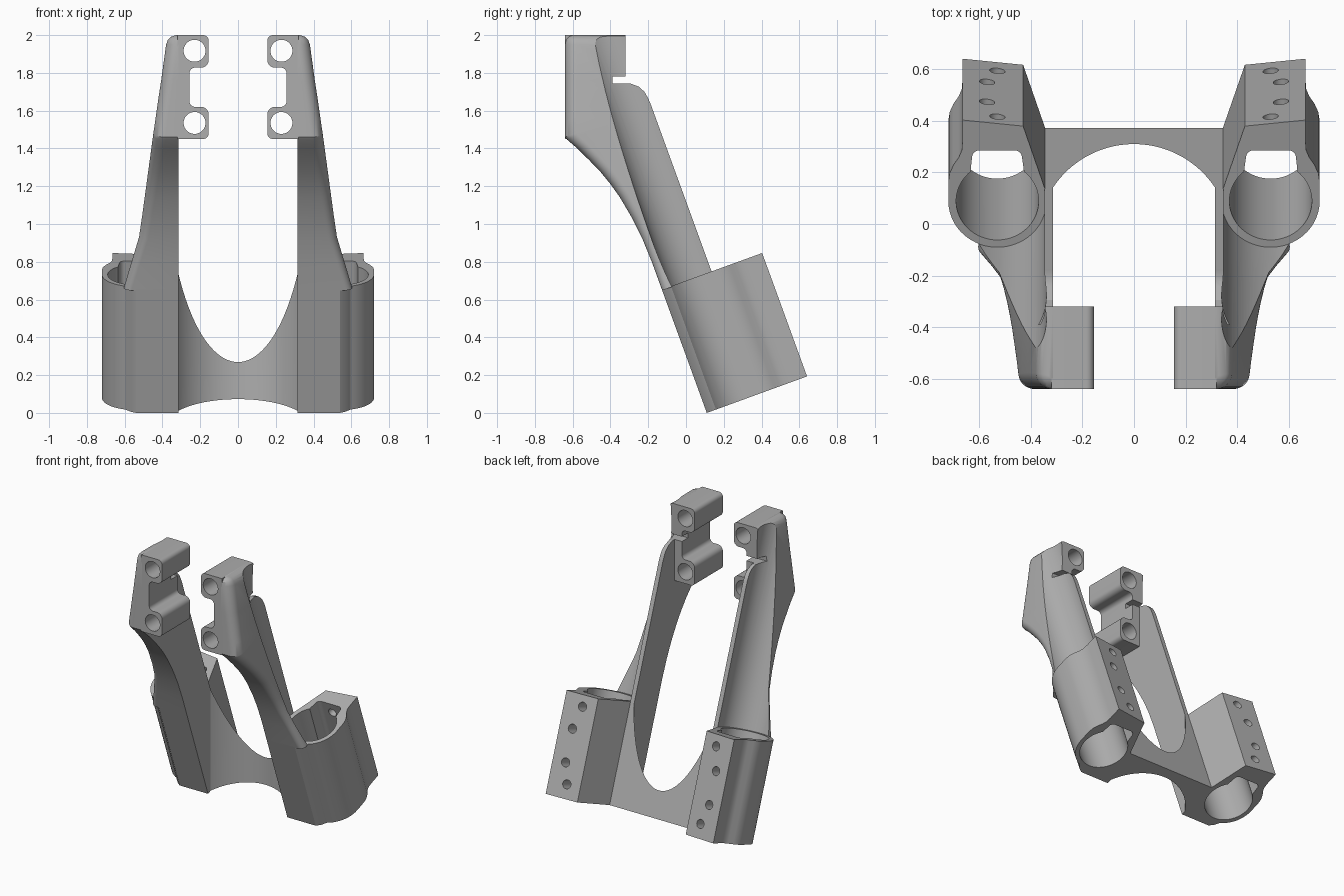
import bpy, bmesh
from math import sin, cos, pi, radians
from mathutils import Matrix, Vector

cube = bpy.data.objects.get("Cube")
if cube:
    bpy.data.objects.remove(cube, do_unlink=True)

grey = bpy.data.materials.new("plain grey")
grey.use_nodes = True
COLOUR = (0.42, 0.42, 0.42, 1)
grey.diffuse_color = COLOUR
grey.node_tree.nodes["Principled BSDF"].inputs["Base Color"].default_value = COLOUR

# Leaning frame of the tubes: local x, v (backwards), u (along the tube)
LEAN = Matrix.Translation((0, 0.11, 0)) @ Matrix.Rotation(radians(20), 4, 'X')
AXIS_X, AXIS_V = 0.53, 0.23
WALL = 0.315          # inner face of each arm
TOP = 0.695           # length of the clamps along the tube
BACK = 0.28           # back face of arms and bridge


def leaning(v, u):
    p = LEAN @ Vector((0, v, u))
    return p.y, p.z


def make_object(name, bm):
    bmesh.ops.recalc_face_normals(bm, faces=bm.faces)
    mesh = bpy.data.meshes.new(name)
    bm.to_mesh(mesh)
    bm.free()
    mesh.materials.append(grey)
    obj = bpy.data.objects.new(name, mesh)
    bpy.context.collection.objects.link(obj)
    return obj


def loft(name, sections):
    bm = bmesh.new()
    rings = [[bm.verts.new(p) for p in s] for s in sections]
    n = len(rings[0])
    for a, b in zip(rings, rings[1:]):
        for i in range(n):
            j = (i + 1) % n
            bm.faces.new((a[i], a[j], b[j], b[i]))
    bm.faces.new(rings[0])
    bm.faces.new(rings[-1])
    return make_object(name, bm)


def leaning_prism(name, outline, u0, u1):
    return loft(name, [[LEAN @ Vector((x, v, u)) for x, v in outline] for u in (u0, u1)])


def cylinder(name, matrix, radius, depth, sides=64):
    bm = bmesh.new()
    bmesh.ops.create_cone(bm, cap_ends=True, segments=sides, radius1=radius,
                          radius2=radius, depth=depth, matrix=matrix)
    return make_object(name, bm)


def box(name, low, high):
    (a, b, c), (d, e, f) = low, high
    return loft(name, [[(a, b, z), (d, b, z), (d, e, z), (a, e, z)] for z in (c, f)])


def apply(obj, kind, **settings):
    mod = obj.modifiers.new(kind, kind)
    for key, value in settings.items():
        setattr(mod, key, value)
    bpy.ops.object.select_all(action='DESELECT')
    bpy.context.view_layer.objects.active = obj
    obj.select_set(True)
    bpy.ops.object.modifier_apply(modifier=mod.name)


def cut(obj, *cutters):
    for c in cutters:
        c.hide_render = True
        apply(obj, 'BOOLEAN', operation='DIFFERENCE', solver='EXACT', object=c)
        bpy.data.objects.remove(c, do_unlink=True)


def finish(obj, mirrored=True):
    if mirrored:
        apply(obj, 'MIRROR', use_mirror_merge=False)
    bpy.ops.object.select_all(action='DESELECT')
    bpy.context.view_layer.objects.active = obj
    obj.select_set(True)
    bpy.ops.object.shade_smooth_by_angle(angle=radians(28))


def rounded(corners, steps=6):
    # Outline with each (x, z, radius) corner rounded
    out = []
    for i, (x, z, r) in enumerate(corners):
        p = Vector((x, z))
        a = (Vector(corners[i - 1][:2]) - p).normalized()
        b = (Vector(corners[(i + 1) % len(corners)][:2]) - p).normalized()
        if r == 0:
            out.append(p)
            continue
        for k in range(steps + 1):
            t = k / steps * pi / 2
            out.append(p + a * r * (1 - sin(t)) + b * r * (1 - cos(t)))
    return out


def slot_cutter():
    return box("slot_cutter", (0.1, -0.39, 1.745), (0.6, -0.1, 1.78))


# Tube clamps: rounded front, flat slanted back
arc = [(AXIS_X + 0.19 * sin(t), AXIS_V - 0.19 * cos(t))
       for t in (radians(20 + 7 * k) for k in range(11))]
outline = [(WALL, 0), (0.54, 0), (0.57, 0.02)] + arc + [
    (0.72, 0.31), (0.715, 0.345), (0.70, 0.38), (0.68, 0.41), (0.668, 0.44),
    (0.665, 0.48), (0.665, 0.565), (0.43, 0.54), (0.345, BACK), (WALL, BACK)]
clamps = leaning_prism("tube_clamps", outline, 0, TOP)
bore = cylinder("bore_cutter", LEAN @ Matrix.Translation((AXIS_X, AXIS_V, 0.3)), 0.16, 2)
relief = leaning_prism("relief_cutter",
                       rounded([(0.42, 0.3, 0), (0.64, 0.3, 0), (0.625, 0.44, 0.025),
                                (0.438, 0.44, 0.025)]), -0.3, 1)
cut(clamps, bore, relief)

# Screw holes through the back of the clamps
for x, u in ((0.53, 0.097), (0.57, 0.234), (0.57, 0.46), (0.53, 0.617)):
    m = LEAN @ Matrix.Translation((x, 0.53, u)) @ Matrix.Rotation(pi / 2, 4, 'X')
    cut(clamps, cylinder("screw_cutter", m, 0.03, 0.24, 24))
finish(clamps)

# Bridge between the clamps, hollowed by an upright cylinder
bridge = leaning_prism("bridge", [(-WALL, 0), (WALL, 0), (WALL, BACK), (-WALL, BACK)], 0, TOP)
cut(bridge, cylinder("arch_cutter", Matrix.Translation((0, -0.067, 0.5)), 0.377, 3, 128))
finish(bridge, False)


# Arms: lofted from the clamps to the upper lugs, outer front edge rounded
def outer_x(z):
    if z < 0.93:
        return 0.52 + (0.93 - z) * 0.3
    return 0.378 + (1.97 - z) * 0.137


def arm_section(front, back, radius, inset=0):
    xf, xb = outer_x(front[1]) - inset, outer_x(back[1]) - inset
    r = min(radius, xf - WALL - 0.002)
    d = (Vector(back) - Vector(front)).normalized()
    pts = [(WALL, *front)]
    for k in range(9):
        t = k / 8 * pi / 2
        p = Vector(front) + d * r * (1 - cos(t))
        pts.append((xf - r + r * sin(t), p.x, p.y))
    return pts + [(xb, *back), (WALL, *back)]


sections = []
for v, u in ((0, 0.69), (0, 0.85), (-0.005, 0.98), (-0.018, 1.1), (-0.042, 1.23),
             (-0.064, 1.31), (-0.092, 1.39), (-0.125, 1.465), (-0.165, 1.55), (-0.2, 1.612)):
    sections.append(arm_section(leaning(v, u), leaning(BACK, u), 0.04 + 0.025 * (u - 0.69)))
for zf, y, z in ((1.46, -0.183, 1.625), (1.55, -0.2, 1.665), (1.6, -0.22, 1.70),
                 (1.65, -0.25, 1.727), (1.7, -0.29, 1.742), (1.76, -0.32, 1.76),
                 (1.95, -0.32, 1.95)):
    sections.append(arm_section((-0.64, zf), (y, z), 0.063))
for y, z, inset in ((-0.635, 1.975, 0.006), (-0.622, 1.99, 0.018), (-0.6, 2, 0.045)):
    sections.append(arm_section((y, z), (-0.32, z), 0.06, inset))
arms = loft("arms", sections)
channel = cylinder("channel_cutter", LEAN @ Matrix.Translation((AXIS_X, AXIS_V, 1.8)),
                   0.19, 2.4, 96)
cut(arms, channel, slot_cutter())
finish(arms)

# Upper lugs: two bored lobes joined by a web
profile = rounded([(0.155, 1.45, 0.03), (0.32, 1.45, 0), (0.32, 2, 0), (0.155, 2, 0.03),
                   (0.155, 1.828, 0.04), (0.257, 1.828, 0.03), (0.257, 1.62, 0.03),
                   (0.155, 1.62, 0.04)])
lugs = loft("mounting_lugs", [[(x, y, z) for x, z in profile] for y in (-0.64, -0.32)])
for z in (1.917, 1.535):
    m = Matrix.Translation((0.23, -0.48, z)) @ Matrix.Rotation(pi / 2, 4, 'X')
    cut(lugs, cylinder("lug_bore_cutter", m, 0.058, 1, 48))
cut(lugs, slot_cutter())
finish(lugs)
